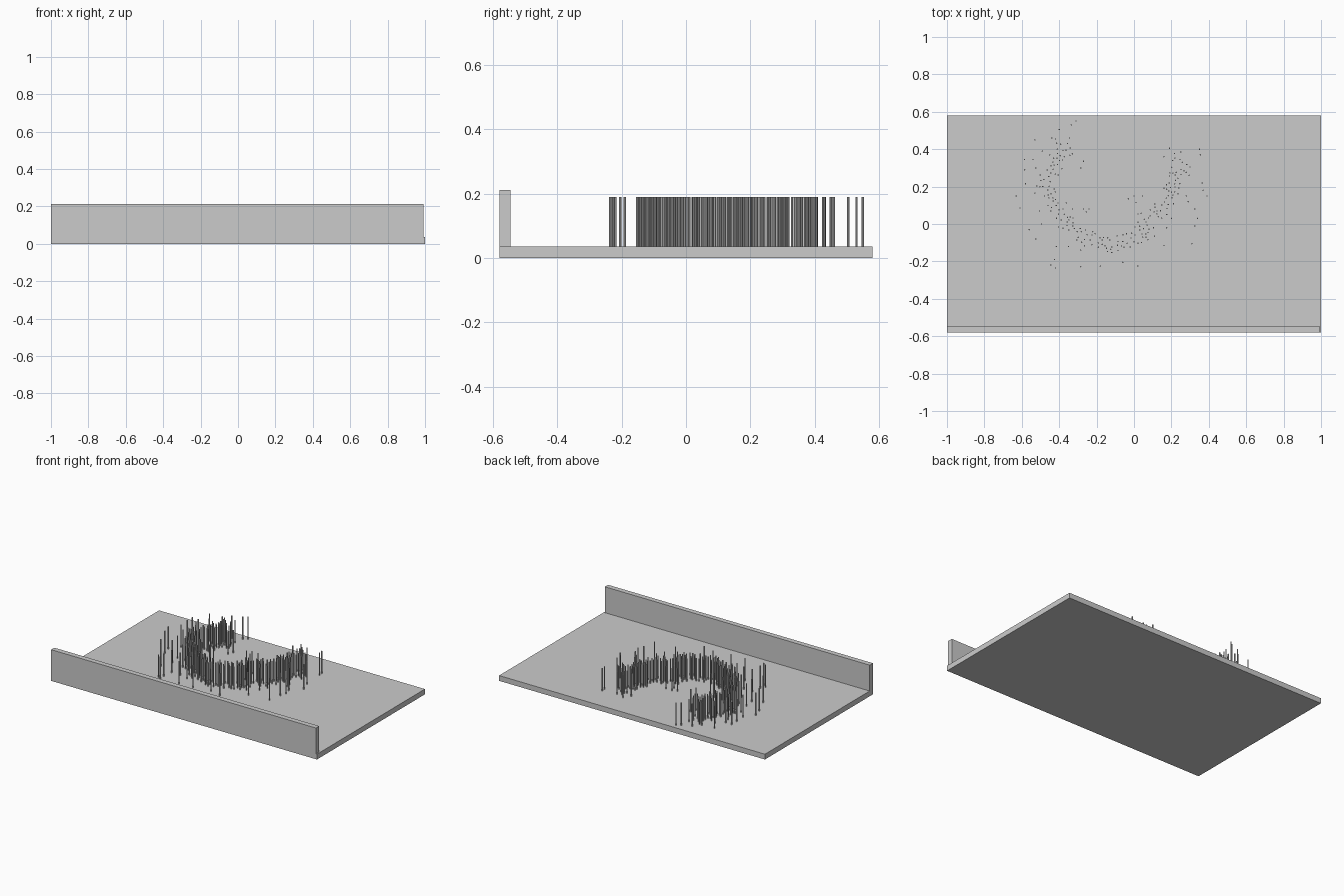
import bpy, bmesh, random
from mathutils import Vector, Matrix

if "Cube" in bpy.data.objects:
    bpy.data.objects.remove(bpy.data.objects["Cube"])

random.seed(4)
FLOOR, PIN_TOP, PIN_R = 0.036, 0.19, 0.0038


def box(name, lo, hi):
    lo, hi = Vector(lo), Vector(hi)
    bm = bmesh.new()
    bmesh.ops.create_cube(bm, size=1, matrix=Matrix.Translation((lo + hi) / 2)
                          @ Matrix.Diagonal((*(hi - lo), 1)))
    finish(name, bm)


def finish(name, bm):
    mesh = bpy.data.meshes.new(name)
    bm.to_mesh(mesh)
    bm.free()
    obj = bpy.data.objects.new(name, mesh)
    bpy.context.collection.objects.link(obj)


# Base board and the low wall along its front edge
box("base_board", (-1, -0.58, 0), (1, 0.58, FLOOR))
box("front_wall", (-1, -0.58, FLOOR), (0.992, -0.545, 0.212))

# Stray pins around the dense band
strays = [
    (-.31, .55), (-.335, .53), (-.40, .505), (-.53, .45), (-.44, .46), (-.42, .455),
    (-.345, .46), (-.355, .43), (-.41, .40), (-.49, .39), (-.585, .345), (-.54, .345),
    (-.27, .335), (-.285, .30), (-.585, .29), (-.525, .30), (-.58, .215), (-.63, .15),
    (-.53, .165), (-.61, .085), (-.505, .07), (-.495, 0), (-.56, -.03), (-.525, -.08),
    (-.415, -.12), (-.35, -.12), (-.285, -.14), (-.425, -.19), (-.445, -.22),
    (-.42, -.235), (-.285, -.228), (-.18, -.225), (-.06, -.205), (.02, -.225),
    (-.27, .08), (-.255, .065), (-.24, .08), (-.03, .135), (0, .15), (.01, .115),
    (.045, .15), (.19, .405), (.16, .36), (.35, .40), (.355, .37), (.25, .385),
    (.30, .305), (.295, .26), (.365, .22), (.37, .18), (.39, .15), (.28, .15),
    (.29, .12), (.325, .08), (.34, .03), (.325, -.01), (.31, -.105), (.16, -.115),
    (.11, -.065), (.175, -.02), (.20, .03),
]

# Centre line of the dense U-shaped band
path = [Vector(p) for p in (
    (-.37, .39), (-.41, .34), (-.44, .28), (-.47, .21), (-.45, .14), (-.40, .06),
    (-.36, 0), (-.30, -.05), (-.23, -.09), (-.16, -.12), (-.08, -.11), (0, -.09),
    (.04, -.02), (.07, .03), (.13, .06), (.18, .12), (.20, .20), (.22, .28), (.24, .37))]
lengths = [(b - a).length for a, b in zip(path, path[1:])]

pins = [Vector(p) for p in strays]
target, tries = len(pins) + 185, 0
while len(pins) < target and tries < 8000:
    tries += 1
    i = random.choices(range(len(lengths)), lengths)[0]
    p = path[i].lerp(path[i + 1], random.random())
    p += Vector((random.gauss(0, .023), random.gauss(0, .023)))
    if all((p - q).length > .014 for q in pins):
        pins.append(p)

# All pins as one mesh
bm = bmesh.new()
for p in pins:
    bmesh.ops.create_cone(bm, cap_ends=True, segments=8, radius1=PIN_R, radius2=PIN_R,
                          depth=PIN_TOP - FLOOR,
                          matrix=Matrix.Translation((p.x, p.y, (PIN_TOP + FLOOR) / 2)))
finish("pins", bm)
